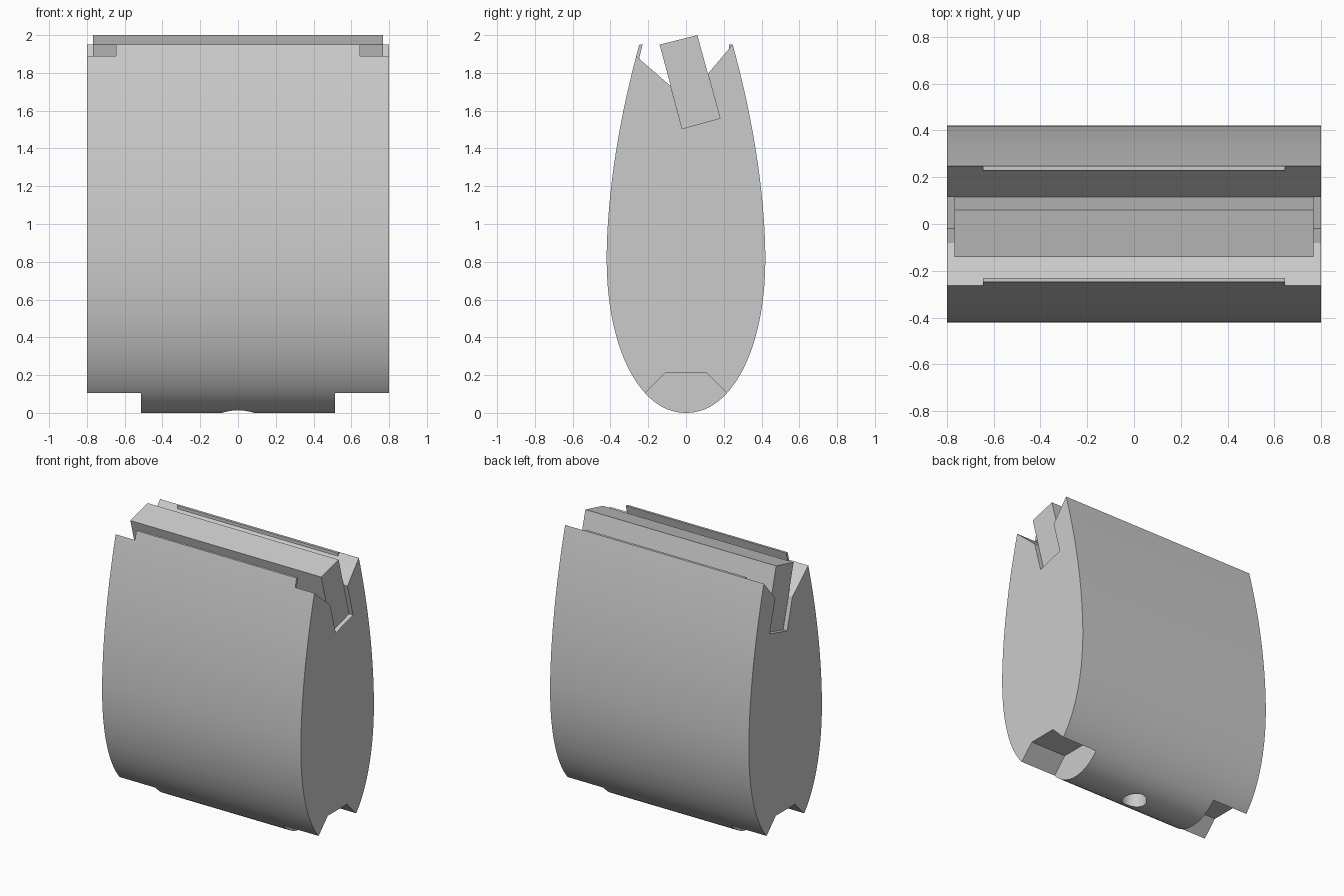
import bpy, bmesh, math

if "Cube" in bpy.data.objects:
    bpy.data.objects.remove(bpy.data.objects["Cube"])


def prism(name, pts, x0, x1):
    """Extrude a (y, z) profile along x."""
    bm = bmesh.new()
    face = bm.faces.new([bm.verts.new((x0, y, z)) for y, z in pts])
    ext = bmesh.ops.extrude_face_region(bm, geom=[face])
    bmesh.ops.translate(bm, vec=(x1 - x0, 0, 0),
                        verts=[g for g in ext["geom"] if isinstance(g, bmesh.types.BMVert)])
    bmesh.ops.recalc_face_normals(bm, faces=bm.faces[:])
    me = bpy.data.meshes.new(name)
    bm.to_mesh(me)
    bm.free()
    ob = bpy.data.objects.new(name, me)
    bpy.context.collection.objects.link(ob)
    return ob


def cut(target, cutter):
    """Subtract the cutter and remove it."""
    cutter.hide_render = True
    mod = target.modifiers.new("cut", "BOOLEAN")
    mod.operation, mod.solver, mod.object = "DIFFERENCE", "EXACT", cutter
    bpy.ops.object.select_all(action="DESELECT")
    bpy.context.view_layer.objects.active = target
    target.select_set(True)
    bpy.ops.object.modifier_apply(modifier=mod.name)
    bpy.data.objects.remove(cutter)


# Half outline of the egg-shaped section, bottom to top
W, ZM, TOP, N = 0.42, 0.82, 1.95, 28
half = []
for i in range(1, N + 1):
    t = math.pi / 2 * i / N
    half.append((W * math.sin(t) ** 0.952, ZM - ZM * max(math.cos(t), 0) ** 0.952))
for i in range(1, N + 1):
    s = i / N
    half.append((W - 0.173 * s ** 1.8, ZM + (TOP - ZM) * s))

# Tilted bar section, shared by the bar and its slot
bar = [(-0.14, 1.95), (0.06, 2.0), (0.18, 1.56), (-0.02, 1.505)]

# Body with lips, V groove and slot across the top
groove = [(0.228, 1.95), (0.228, 1.928), (0.116, 1.795), bar[2], bar[3],
          (-0.081, 1.73), (-0.248, 1.875), (-0.23, 1.95)]
profile = [(0, 0)] + half + groove + [(-y, z) for y, z in reversed(half)]
body = prism("body", profile, -0.8, 0.8)

# End cuts: front lip, back lip and foot notches
front_cut = [(-0.248, 1.875), (-0.4, 2.006), (-0.4, 2.1), (-0.2, 2.1), (-0.2, 1.88)]
back_cut = [(0.228, 1.928), (0.3, 2.013), (0.3, 2.1), (0.2, 2.1), (0.2, 1.935)]
foot_cut = [(-0.36, -0.04), (-0.11, 0.21), (0.11, 0.21), (0.36, -0.04)]
for side in (-1, 1):
    for pts, x in ((front_cut, 0.645), (back_cut, 0.645), (foot_cut, 0.513)):
        cut(body, prism("cutter", pts, *sorted((side * x, side * 0.9))))

# Round hole in the underside
bpy.ops.mesh.primitive_cylinder_add(vertices=32, radius=0.085, depth=0.6, location=(0, 0, 0))
cut(body, bpy.context.object)
bpy.ops.object.shade_smooth_by_angle(angle=math.radians(25))

# Bar
prism("tilted_bar", bar, -0.768, 0.768)
